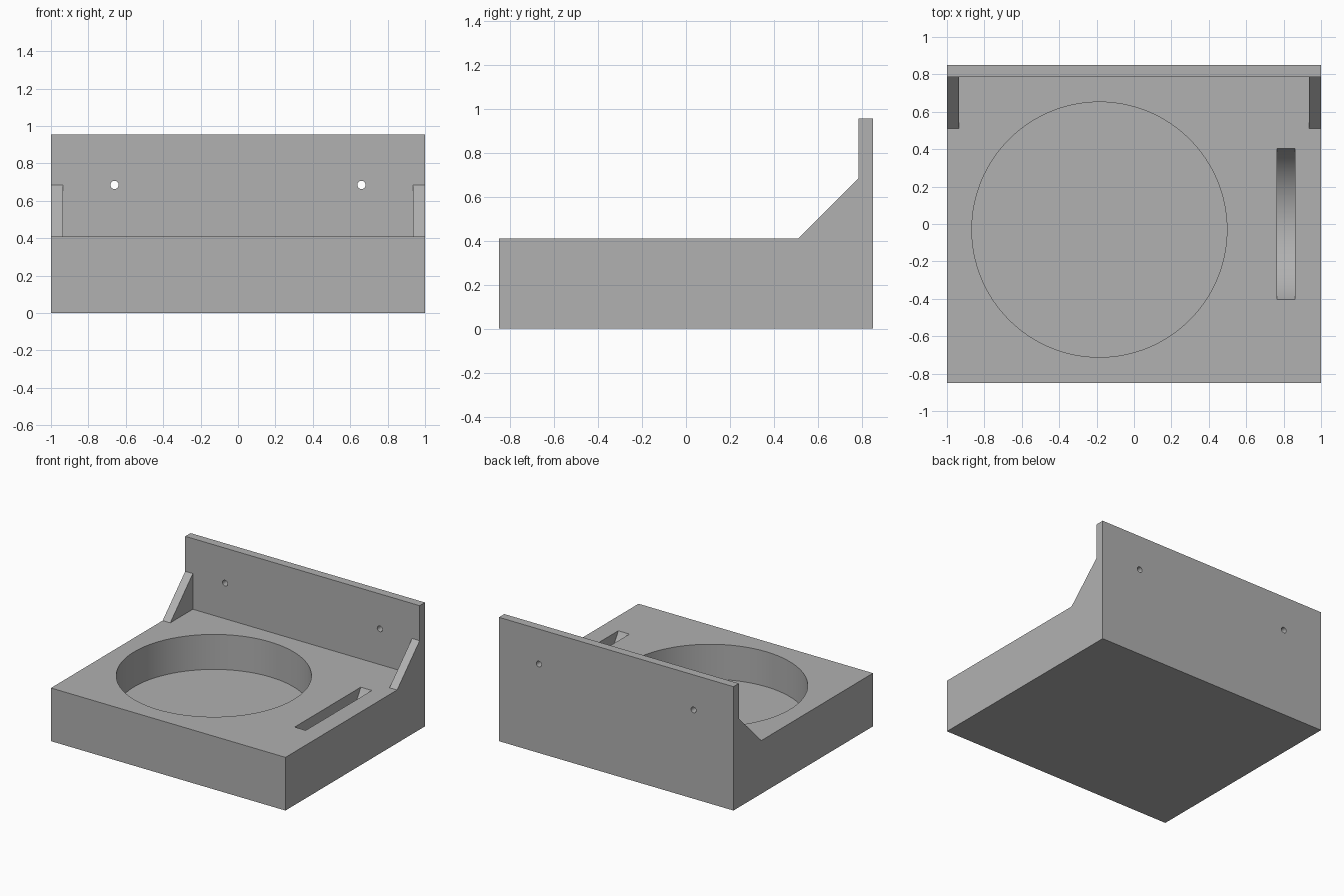
import bpy, math
from mathutils import Matrix

if "Cube" in bpy.data.objects:
    bpy.data.objects.remove(bpy.data.objects["Cube"], do_unlink=True)

BASE_TOP, WALL_TOP = 0.41, 0.955
HALF_DEPTH, WALL_FRONT = 0.85, 0.785
GUSSET = 0.275           # leg length of the triangular braces
GUSSET_THICK = 0.065

grey = bpy.data.materials.new("plain_grey")
grey.use_nodes = True
colour = (0.44, 0.44, 0.44, 1)
grey.diffuse_color = colour
grey.node_tree.nodes["Principled BSDF"].inputs["Base Color"].default_value = colour


def extrude_profile(name, profile, x0, x1):
    """Solid made from a (y, z) outline swept along x."""
    n = len(profile)
    verts = [(x, y, z) for x in (x0, x1) for y, z in profile]
    faces = [tuple(reversed(range(n))), tuple(range(n, 2 * n))]
    faces += [(i, (i + 1) % n, (i + 1) % n + n, i + n) for i in range(n)]
    mesh = bpy.data.meshes.new(name)
    mesh.from_pydata(verts, [], faces)
    mesh.materials.append(grey)
    obj = bpy.data.objects.new(name, mesh)
    bpy.context.collection.objects.link(obj)
    return obj


def cylinder(name, radius, length, location, axis="Z", sides=96):
    rotation = {"X": (0, math.pi / 2, 0), "Y": (math.pi / 2, 0, 0), "Z": (0, 0, 0)}[axis]
    bpy.ops.mesh.primitive_cylinder_add(vertices=sides, radius=radius, depth=length,
                                        location=location, rotation=rotation)
    obj = bpy.context.object
    obj.name = name
    obj.data.materials.append(grey)
    return obj


def combine(target, other, operation):
    """Apply a boolean and discard the helper."""
    mod = target.modifiers.new(other.name, "BOOLEAN")
    mod.operation, mod.object, mod.solver = operation, other, "EXACT"
    bpy.context.view_layer.objects.active = target
    bpy.ops.object.modifier_apply(modifier=mod.name)
    bpy.data.objects.remove(other, do_unlink=True)


# Base block and upright back plate
body = extrude_profile("base_and_back_plate", [
    (-HALF_DEPTH, 0), (HALF_DEPTH, 0), (HALF_DEPTH, WALL_TOP),
    (WALL_FRONT, WALL_TOP), (WALL_FRONT, BASE_TOP), (-HALF_DEPTH, BASE_TOP)], -1, 1)

# Round pocket
POCKET_FLOOR = 0.14
combine(body, cylinder("pocket_cutter", 0.682, 1, (-0.185, -0.03, POCKET_FLOOR + 0.5),
                       sides=128), "DIFFERENCE")

# Slot with a rounded floor, cut by a disc lying across x
half, depth = 0.403, 0.25
radius = (half ** 2 + depth ** 2) / (2 * depth)
combine(body, cylinder("slot_cutter", radius, 0.095,
                       (0.8125, 0, BASE_TOP - depth + radius), "X", 128), "DIFFERENCE")

# Screw holes through the back plate
for x in (-0.66, 0.66):
    combine(body, cylinder("screw_hole_cutter", 0.022, 0.3, (x, 0.82, 0.685), "Y", 32),
            "DIFFERENCE")

# Triangular braces at both ends
for name, x0, x1 in (("right_brace", -1, GUSSET_THICK - 1),
                     ("left_brace", 1 - GUSSET_THICK, 1)):
    extrude_profile(name, [(WALL_FRONT - GUSSET, BASE_TOP), (WALL_FRONT, BASE_TOP),
                           (WALL_FRONT, BASE_TOP + GUSSET)], x0, x1)

# Smooth the curved walls, keep the corners crisp
bpy.ops.object.select_all(action="DESELECT")
body.select_set(True)
bpy.context.view_layer.objects.active = body
bpy.ops.object.shade_smooth_by_angle(angle=math.radians(30))
